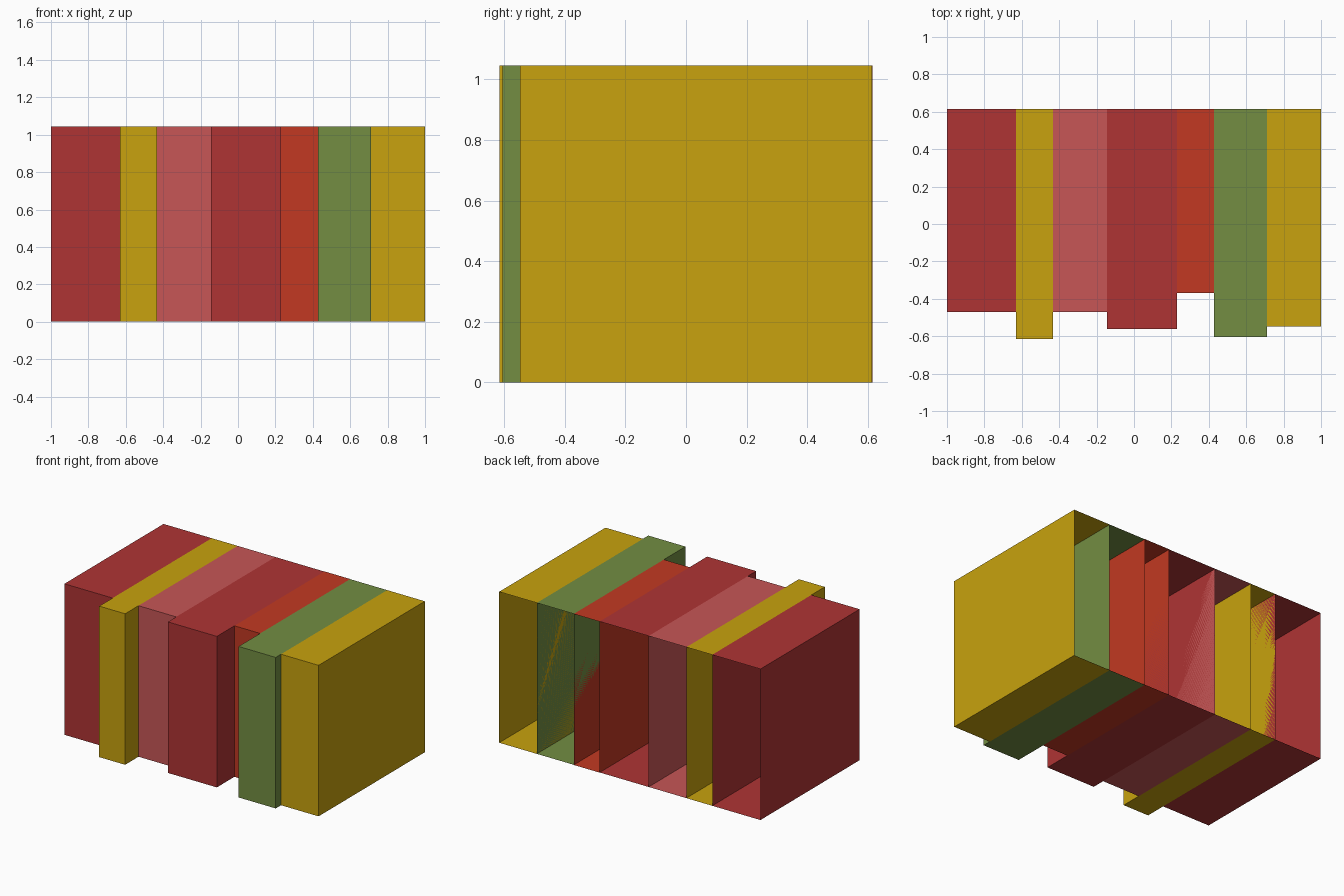
import bpy
import bmesh

if "Cube" in bpy.data.objects:
    bpy.data.objects.remove(bpy.data.objects["Cube"])

HEIGHT = 1.045


def linear(c):
    c /= 255
    return c / 12.92 if c <= 0.04045 else ((c + 0.055) / 1.055) ** 2.4


def material(name, rgb):
    mat = bpy.data.materials.new(name)
    mat.diffuse_color = (*[linear(c) for c in rgb], 1)
    mat.use_nodes = True
    mat.node_tree.nodes["Principled BSDF"].inputs["Base Color"].default_value = mat.diffuse_color
    return mat


crimson = material("crimson", (175, 52, 52))
yellow = material("mustard_yellow", (200, 162, 14))
pink = material("dusty_pink", (199, 86, 86))
orange = material("orange_red", (194, 57, 34))
green = material("leaf_green", (115, 141, 66))


def open_box(name, x0, x1, front, back, mat):
    """Thin-walled box with no back face."""
    bm = bmesh.new()
    bmesh.ops.create_cube(bm, size=1)
    bm.normal_update()
    bmesh.ops.delete(bm, geom=[f for f in bm.faces if f.normal.y > 0.9], context='FACES_ONLY')
    for v in bm.verts:
        v.co.x = x0 if v.co.x < 0 else x1
        v.co.y = front if v.co.y < 0 else back
        v.co.z = 0 if v.co.z < 0 else HEIGHT
    mesh = bpy.data.meshes.new(name)
    bm.to_mesh(mesh)
    bm.free()
    mesh.materials.append(mat)
    bpy.context.collection.objects.link(bpy.data.objects.new(name, mesh))


# Row of books, left to right: right edge, front edge, back edge, colour
books = [
    (-0.631, -0.470, 0.614, crimson),
    (-0.433, -0.616, 0.614, yellow),
    (-0.144, -0.470, 0.614, pink),
    (0.231, -0.561, 0.614, crimson),
    (0.428, -0.369, 0.616, orange),
    (0.712, -0.605, 0.614, green),
    (1.000, -0.547, 0.614, yellow),
]
left = -1.0
for i, (right, front, back, mat) in enumerate(books, 1):
    open_box(f"book_{i}", left, right, front, back, mat)
    left = right
